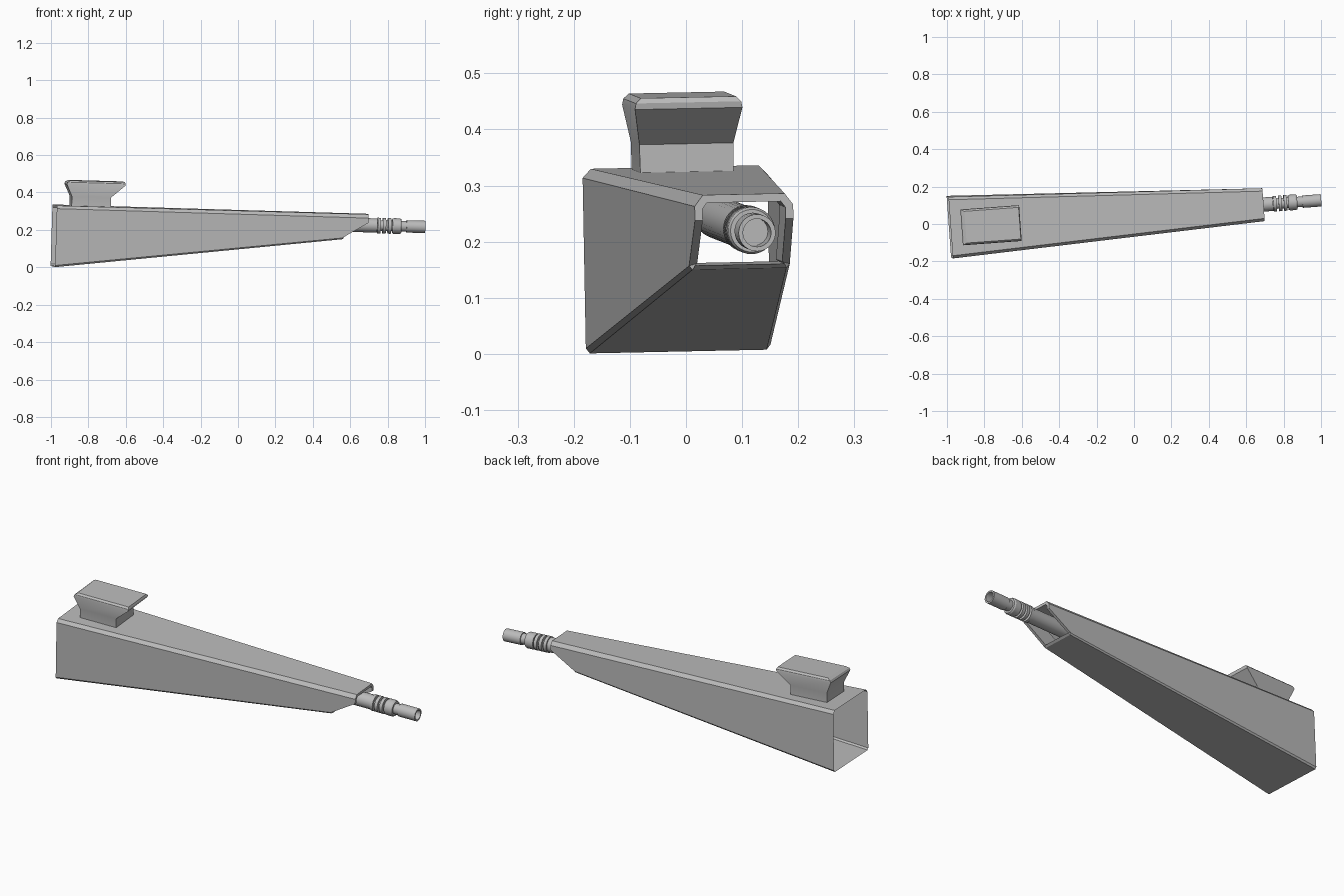
import bpy, bmesh, math
from mathutils import Matrix, Vector

cube = bpy.data.objects.get("Cube")
if cube:
    bpy.data.objects.remove(cube, do_unlink=True)

grey = bpy.data.materials.new("plain grey")
grey.use_nodes = True
colour = (0.5, 0.5, 0.5, 1)
grey.diffuse_color = colour
grey.node_tree.nodes["Principled BSDF"].inputs["Base Color"].default_value = colour

# Parts are built along local +x from the rear top edge, then tilted together
pose = (Matrix.Translation((-0.98, -0.02, 0.333))
        @ Matrix.Rotation(math.radians(4.2), 4, "Z")
        @ Matrix.Rotation(math.radians(1.65), 4, "Y")
        @ Matrix.Rotation(math.radians(1.2), 4, "X"))


def finish(bm, name):
    mesh = bpy.data.meshes.new(name)
    bm.to_mesh(mesh)
    bm.free()
    obj = bpy.data.objects.new(name, mesh)
    bpy.context.collection.objects.link(obj)
    mesh.materials.append(grey)
    obj.matrix_world = pose
    bpy.ops.object.select_all(action="DESELECT")
    obj.select_set(True)
    bpy.context.view_layer.objects.active = obj
    bpy.ops.object.shade_smooth_by_angle(angle=math.radians(25))
    return obj


# Housing: tapered sleeve, open at the rear, with a cut-back hollow nose
REAR = [(0, 0.15, 0), (0, 0.165, -0.016), (0, 0.165, -0.32), (0, 0.158, -0.329)]
NOSE = [(1.678, 0.073, 0), (1.678, 0.088, -0.02), (1.678, 0.088, -0.045),
        (1.54, 0.09, -0.13), (1.54, 0.084, -0.137)]
bm = bmesh.new()
sides = []
for s in (1, -1):
    r, n = ([bm.verts.new((x, s * y, z)) for x, y, z in pts] for pts in (REAR, NOSE))
    sides.append((r, n))
    for loop in ([r[0], r[1], n[1], n[0]],
                 [r[1], r[2], n[3], n[2], n[1]],
                 [r[2], r[3], n[4], n[3]]):
        bm.faces.new(loop)
(ra, na), (rb, nb) = sides
bm.faces.new([ra[0], rb[0], nb[0], na[0]])
bm.faces.new([ra[3], rb[3], nb[4], na[4]])
nose = [bm.faces.new(na[:3] + nb[2::-1]), bm.faces.new(na[2:] + nb[:1:-1])]
bmesh.ops.recalc_face_normals(bm, faces=bm.faces)
# Rim and inner walls of the nose opening
bmesh.ops.inset_region(bm, faces=nose, thickness=0.014, use_even_offset=True)
rim = {e for f in nose for e in f.edges if sum(g in nose for g in e.link_faces) == 1}
bmesh.ops.delete(bm, geom=nose, context="FACES_KEEP_BOUNDARY")
rim = [e for e in rim if e.is_valid]
walls = bmesh.ops.extrude_edge_only(bm, edges=rim)["geom"]
for v in walls:
    if isinstance(v, bmesh.types.BMVert):
        v.co.x -= 0.15
bmesh.ops.recalc_face_normals(bm, faces=bm.faces)
finish(bm, "housing")

# Top mount: stacked rectangles (height, rear, front, half width)
LEVELS = [(-0.005, 0.085, 0.295, 0.083), (0.05, 0.085, 0.295, 0.084),
          (0.115, 0.055, 0.368, 0.096), (0.126, 0.06, 0.37, 0.094),
          (0.135, 0.075, 0.366, 0.085)]
bm = bmesh.new()
rings = [[bm.verts.new(p) for p in ((a, -w, z), (b, -w, z), (b, w, z), (a, w, z))]
         for z, a, b, w in LEVELS]
for low, high in zip(rings, rings[1:]):
    for i in range(4):
        j = (i + 1) % 4
        bm.faces.new((low[i], low[j], high[j], high[i]))
bm.faces.new(rings[0][::-1])
bm.faces.new(rings[-1])
finish(bm, "top_mount")


def lathe(name, profile, height=-0.06, sides=32):
    bm = bmesh.new()
    verts = [bm.verts.new((x, 0, height + r)) for x, r in profile]
    edges = [bm.edges.new(pair) for pair in zip(verts, verts[1:])]
    bmesh.ops.spin(bm, geom=verts + edges, cent=Vector((0, 0, height)), axis=(1, 0, 0),
                   angle=math.tau, steps=sides, use_merge=False)
    bmesh.ops.remove_doubles(bm, verts=bm.verts, dist=0.0001)
    bmesh.ops.recalc_face_normals(bm, faces=bm.faces)
    finish(bm, name)


# Barrel, cooling rings, collar and hollow muzzle
lathe("barrel", [(1.0, 0), (1.0, 0.038), (1.73, 0.038), (1.73, 0.028),
                 (1.9, 0.028), (1.9, 0)])
for i in range(3):
    x = 1.732 + i * 0.028
    lathe("cooling_ring_%d" % (i + 1), [(x, 0.026), (x, 0.042), (x + 0.017, 0.042),
                                       (x + 0.017, 0.026)])
lathe("collar", [(1.812, 0.026), (1.812, 0.038), (1.82, 0.042), (1.852, 0.042),
                 (1.86, 0.038), (1.86, 0.026)])
lathe("muzzle", [(1.888, 0.026), (1.888, 0.033), (1.988, 0.033), (1.988, 0.025),
                 (1.91, 0.025), (1.91, 0)])
